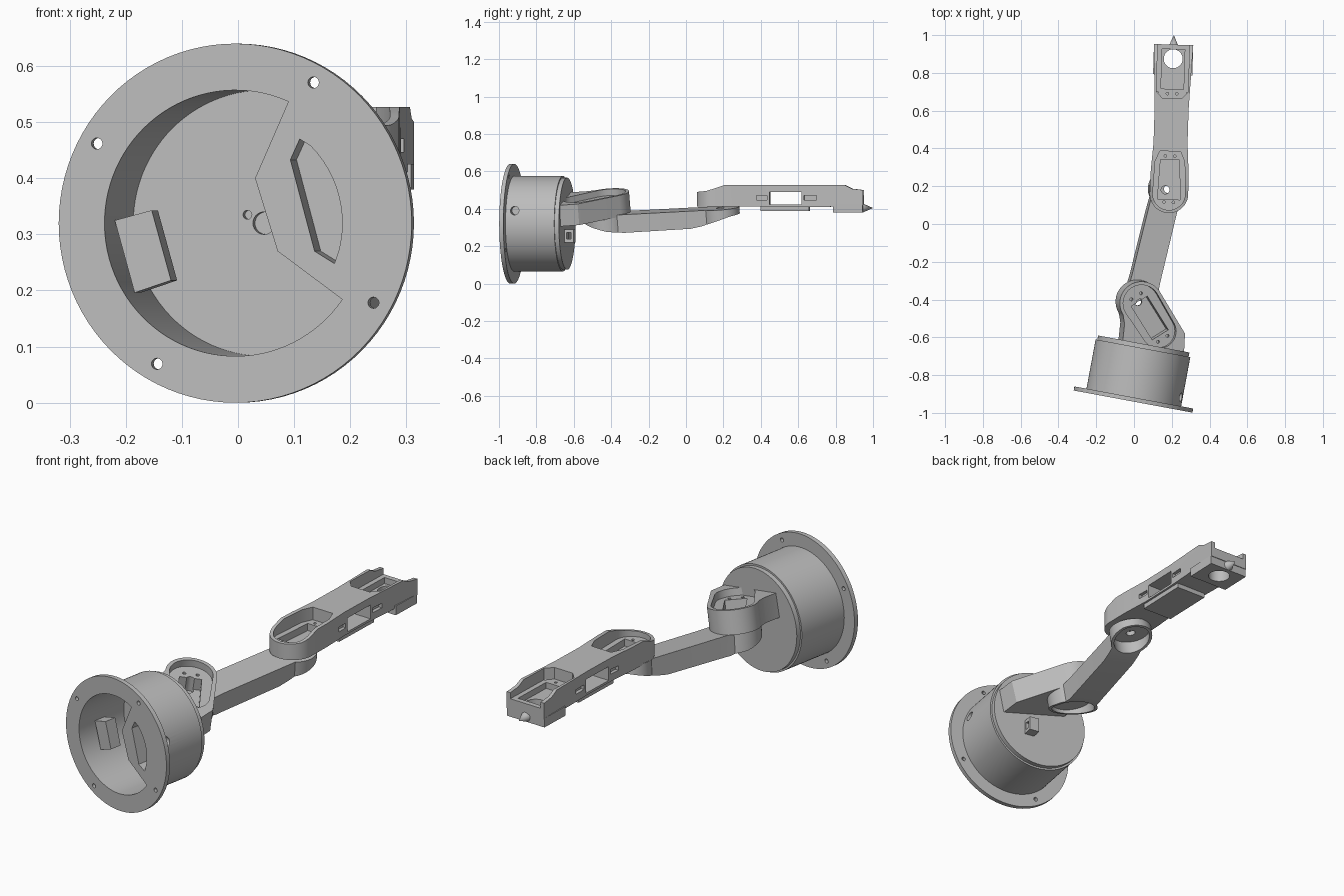
import bpy, bmesh, math
from mathutils import Matrix, Vector

if "Cube" in bpy.data.objects:
    bpy.data.objects.remove(bpy.data.objects["Cube"])

GREY = bpy.data.materials.new("light_grey")
GREY.diffuse_color = (0.5, 0.5, 0.5, 1)
GREY.use_nodes = True
GREY.node_tree.nodes["Principled BSDF"].inputs["Base Color"].default_value = GREY.diffuse_color


def frame(o, x, y, z):
    m = Matrix((x, y, z)).transposed().to_4x4()
    m.translation = Vector(o)
    return m


def arc(cx, cy, r, a0, a1, n=48):
    return [(cx + r * math.cos(math.radians(a0 + (a1 - a0) * i / n)),
             cy + r * math.sin(math.radians(a0 + (a1 - a0) * i / n))) for i in range(n + 1)]


def circle(cx, cy, r, n=48):
    return arc(cx, cy, r, 0, 360, n)[:-1]


def rect(x0, x1, y0, y1):
    return [(x0, y0), (x1, y0), (x1, y1), (x0, y1)]


def prism(name, pts, z0, z1, M):
    """Extrude a flat outline from z0 to z1 in frame M."""
    bm = bmesh.new()
    lo = [bm.verts.new(M @ Vector((x, y, z0))) for x, y in pts]
    hi = [bm.verts.new(M @ Vector((x, y, z1))) for x, y in pts]
    bm.faces.new(lo)
    bm.faces.new(hi)
    for i in range(len(pts)):
        j = (i + 1) % len(pts)
        bm.faces.new((lo[i], lo[j], hi[j], hi[i]))
    bmesh.ops.recalc_face_normals(bm, faces=bm.faces)
    me = bpy.data.meshes.new(name)
    bm.to_mesh(me)
    bm.free()
    me.materials.append(GREY)
    ob = bpy.data.objects.new(name, me)
    bpy.context.collection.objects.link(ob)
    return ob


def boolean(ob, op, *tools):
    for t in tools:
        mod = ob.modifiers.new("bool", 'BOOLEAN')
        mod.operation, mod.object, mod.solver = op, t, 'EXACT'
        bpy.context.view_layer.objects.active = ob
        bpy.ops.object.modifier_apply(modifier=mod.name)
        bpy.data.objects.remove(t)


def cut(ob, M, *cuts):
    boolean(ob, 'DIFFERENCE', *[prism("cutter", p, a, b, M) for p, a, b in cuts])


# ---- round base: local x sideways, y up, z towards the open front
ax, lat = Vector((0.183, 0.983, 0)), Vector((0.983, -0.183, 0))
B = frame((-0.005, -0.94, 0.32), lat, (0, 0, 1), -ax)
base = prism("base_housing", circle(0, 0, 0.32, 96), -0.022, 0, B)
boolean(base, 'UNION',
        prism("body", circle(0, 0, 0.255, 96), -0.287, -0.005, B),
        prism("cap", circle(0, 0, 0.246, 96), -0.31, -0.2, B))
cavity = arc(0, 0, 0.237, 66, 325, 72) + [(0.077, -0.05), (0.036, 0.08)]
slot = [(0.117, 0.15), (0.10, 0.113), (0.144, -0.05), (0.18, -0.072)] + arc(0, 0, 0.194, -15, 45, 12)
cut(base, B, (cavity, -0.28, 0.02), (slot, -0.06, 0.02),
    (circle(0, 0, 0.02, 24), -0.3, -0.2), (circle(-0.03, 0.015, 0.008, 16), -0.3, -0.2),
    *[(circle(0.288 * math.cos(a), 0.288 * math.sin(a), 0.01, 20), -0.1, 0.05)
      for a in [math.radians(150.5 + 90 * k) for k in range(4)]])
# cable hole in the side wall
side = B @ frame((0, 0, 0), (0, 1, 0), (0, 0, 1), (1, 0, 0))
cut(base, side, (circle(0.07, -0.07, 0.023, 24), 0.2, 0.3))
# ledge on the inner wall
prism("inner_ledge", [(-0.237, 0.005), (-0.17, 0.023), (-0.135, -0.102), (-0.201, -0.124)],
      -0.16, -0.1, B)

# ---- clip on the rear face
clip = prism("cable_clip", rect(0.03, 0.08, -0.10, -0.03), -0.36, -0.305, B)
cut(clip, side, (rect(-0.083, -0.047, -0.347, -0.322), -0.1, 0.2))

# ---- shoulder bracket, tilted sideways
p, q = -0.2, 0.085
S = frame((0.04, -0.42, 0.485), (1, 0, p), (0, 1, q), Vector((-p, -q, 1)).normalized())
outline = arc(0, 0, 0.115, 32, 212) + [(-0.09, -0.11), (-0.10, -0.205), (0.225, -0.26), (0.23, -0.16)]
bracket = prism("shoulder_bracket", outline, -0.115, 0, S)
R = S @ Matrix.Rotation(math.radians(-58), 4, 'Z')
cut(bracket, R,
    (arc(0, 0, 0.097, 90, 270) + arc(0.175, 0, 0.09, -90, 90), -0.035, 0.05),
    (rect(-0.01, 0.2, -0.05, 0.05), -0.095, 0.05),
    (circle(0, 0, 0.02, 24), -0.2, 0.05),
    *[(circle(u, v, 0.008, 12), -0.06, 0.05) for u in (-0.04, 0.225) for v in (-0.03, 0.03)])

# ---- lower arm: thin cupped ends and a thick middle
start, end = Vector((0.03, -0.43, 0.373)), Vector((0.18, 0.185, 0.405))
d = (end - start).normalized()
n = Vector((0.12, -0.08, 1))
n = (n - d * n.dot(d)).normalized()
L = (end - start).length
A = frame(start, d, n.cross(d), n)
plan = (arc(0, 0, 0.115, 45, 315) + [(0.14, -0.078), (0.45, -0.077)]
        + arc(L, 0, 0.1, -130, 130) + [(0.45, 0.077), (0.14, 0.078)])
lower = prism("lower_arm", plan, -0.11, 0, A)
A_side = A @ frame((0, 0, 0), (1, 0, 0), (0, 0, 1), (0, -1, 0))
boolean(lower, 'INTERSECT', prism("profile", [
    (-0.13, 0.05), (-0.13, -0.035), (0.03, -0.085), (0.11, -0.098), (0.48, -0.095),
    (0.54, -0.085), (0.70, -0.04), (0.78, -0.032), (0.78, 0.05)], -0.2, 0.2, A_side))
cut(lower, A,
    (circle(0, 0, 0.1), -0.2, -0.025), (circle(L, 0, 0.086), -0.2, -0.022),
    *[(circle(u, 0, 0.022, 24), -0.2, 0.1) for u in (0, L)])

# ---- upper arm: level, with a recess and pocket at each end
U = Matrix.Translation((0.185, 0.16, 0)) @ Matrix.Rotation(math.radians(88.2), 4, 'Z')
U_side = U @ frame((0, 0, 0), (1, 0, 0), (0, 0, 1), (0, -1, 0))
plan = arc(0, 0, 0.102, 90, 270) + [(0.12, -0.1), (0.27, -0.09), (0.45, -0.09), (0.79, -0.104),
                                    (0.79, 0.104), (0.45, 0.09), (0.27, 0.09), (0.12, 0.1)]
upper = prism("upper_arm", plan, 0.3, 0.6, U)
boolean(upper, 'INTERSECT', prism("profile", [
    (-0.12, 0.413), (-0.12, 0.488), (-0.05, 0.495), (-0.01, 0.507), (0.05, 0.527), (0.69, 0.527),
    (0.73, 0.507), (0.79, 0.5), (0.79, 0.42), (0.6, 0.41)], -0.3, 0.3, U_side))
cut(upper, U,
    (arc(0, 0, 0.086, 90, 270) + [(0.17, -0.078), (0.225, -0.055), (0.225, 0.055), (0.17, 0.078)],
     0.465, 0.7),
    ([(-0.03, -0.06), (0.18, -0.05), (0.18, 0.05), (-0.03, 0.06)], 0.43, 0.7),
    (circle(0.02, 0.02, 0.022, 24), 0.3, 0.7),
    ([(0.9, 0.084), (0.54, 0.084), (0.505, 0.05), (0.505, -0.05), (0.54, -0.084), (0.9, -0.084)],
     0.47, 0.7),
    (rect(0.555, 0.765, -0.06, 0.06), 0.44, 0.7),
    (circle(0.715, 0, 0.05), 0.3, 0.7),
    *[(circle(u, v, 0.007, 12), 0.45, 0.7) for u in (-0.045, 0.2, 0.53) for v in (-0.025, 0.025)])
# side window and shallow side slots
cut(upper, U_side, (rect(0.29, 0.46, 0.422, 0.49), -0.3, 0.3),
    *[(rect(a, b, 0.447, 0.47), s * 0.075, s * 0.2)
      for a, b in ((0.22, 0.275), (0.475, 0.54)) for s in (-1, 1)])
prism("underside_cover", rect(0.24, 0.5, -0.08, 0.08), 0.388, 0.414, U)

# ---- end block and pointed tip
block = prism("end_block", rect(0.63, 0.787, -0.104, 0.104), 0.38, 0.425, U)
cut(block, U, (circle(0.715, 0, 0.05), 0.3, 0.7))
bm = bmesh.new()
bmesh.ops.create_cone(bm, cap_ends=True, segments=32, radius1=0.025, radius2=0, depth=0.056,
                      matrix=U @ Matrix.Translation((0.812, 0, 0.404)) @ Matrix.Rotation(math.pi / 2, 4, 'Y'))
me = bpy.data.meshes.new("pointer_tip")
bm.to_mesh(me)
bm.free()
me.materials.append(GREY)
bpy.context.collection.objects.link(bpy.data.objects.new("pointer_tip", me))

# ---- smooth round walls, keep crisp edges
for ob in list(bpy.data.objects):
    bpy.ops.object.select_all(action='DESELECT')
    ob.select_set(True)
    bpy.context.view_layer.objects.active = ob
    bpy.ops.object.shade_smooth_by_angle(angle=math.radians(25))
